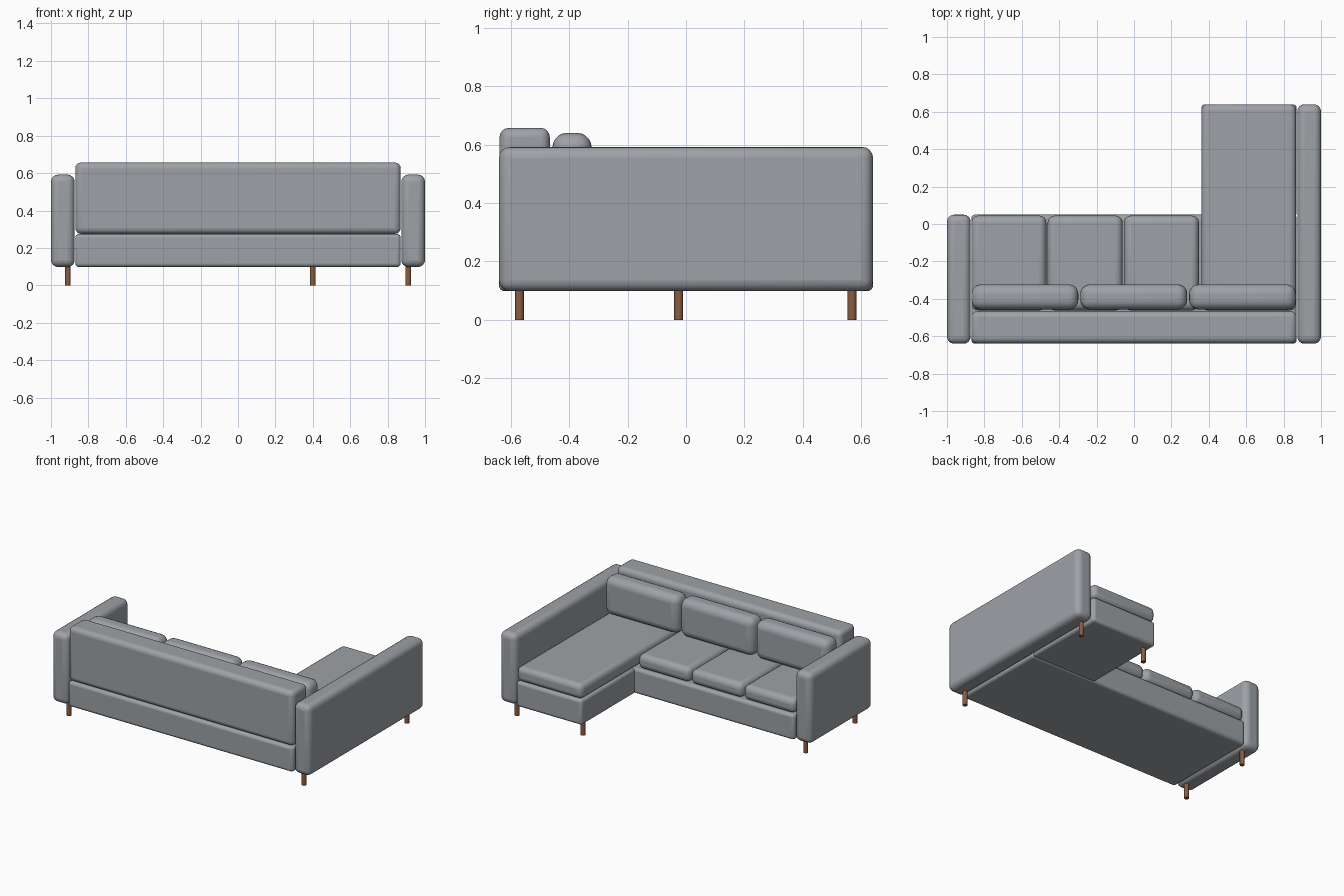
import bpy

if "Cube" in bpy.data.objects:
    bpy.data.objects.remove(bpy.data.objects["Cube"])


def material(name, colour):
    mat = bpy.data.materials.new(name)
    mat.diffuse_color = (*colour, 1)
    mat.use_nodes = True
    mat.node_tree.nodes["Principled BSDF"].inputs["Base Color"].default_value = mat.diffuse_color
    return mat


wood = material("brown_wood", (0.25, 0.11, 0.052))
fabric = material("slate_fabric", (0.34, 0.36, 0.385))


def padded_box(name, x, y, z, radius, segments=4):
    """Rounded upholstered block spanning the given (min, max) ranges."""
    spans = (x, y, z)
    bpy.ops.mesh.primitive_cube_add(size=1, location=[(a + b) / 2 for a, b in spans])
    ob = bpy.context.object
    ob.name = name
    ob.scale = [b - a for a, b in spans]
    bpy.ops.object.transform_apply(location=False, rotation=False, scale=True)
    ob.data.materials.append(fabric)
    bevel = ob.modifiers.new("rounded_edges", 'BEVEL')
    bevel.width = radius
    bevel.segments = segments
    bpy.ops.object.shade_smooth_by_angle()
    return ob


BASE_Z = (0.098, 0.275)
SEAT_Z = (0.275, 0.378)

# Arms: short on the left, long beside the chaise
padded_box("left_arm", (-1.0, -0.873), (-0.64, 0.05), (0.098, 0.592), 0.038)
padded_box("right_arm", (0.873, 1.0), (-0.64, 0.64), (0.098, 0.592), 0.038)

# Base frames and backrest
padded_box("main_base", (-0.87, 0.87), (-0.64, 0.05), BASE_Z, 0.02)
padded_box("chaise_base", (0.36, 0.87), (0.04, 0.64), BASE_Z, 0.02)
padded_box("backrest", (-0.87, 0.87), (-0.638, -0.466), (0.275, 0.657), 0.032)

# Seat cushions
for i in range(3):
    x0 = -0.87 + i * 0.408
    padded_box(f"seat_cushion_{i + 1}", (x0, x0 + 0.401), (-0.462, 0.045), SEAT_Z, 0.038)
padded_box("chaise_cushion", (0.36, 0.867), (-0.462, 0.64), SEAT_Z, 0.034)

# Loose back cushions
for i in range(3):
    x0 = -0.869 + i * 0.582
    padded_box(f"back_cushion_{i + 1}", (x0, x0 + 0.571), (-0.457, -0.323), (0.375, 0.64), 0.05, 5)

# Turned wooden legs
for i, (x, y) in enumerate([(-0.91, -0.57), (-0.91, -0.025), (0.91, -0.57),
                            (0.91, 0.568), (0.40, 0.568)]):
    bpy.ops.mesh.primitive_cylinder_add(vertices=16, radius=0.0155, depth=0.105,
                                        location=(x, y, 0.0525))
    leg = bpy.context.object
    leg.name = f"leg_{i + 1}"
    leg.data.materials.append(wood)
    bpy.ops.object.shade_smooth_by_angle()
